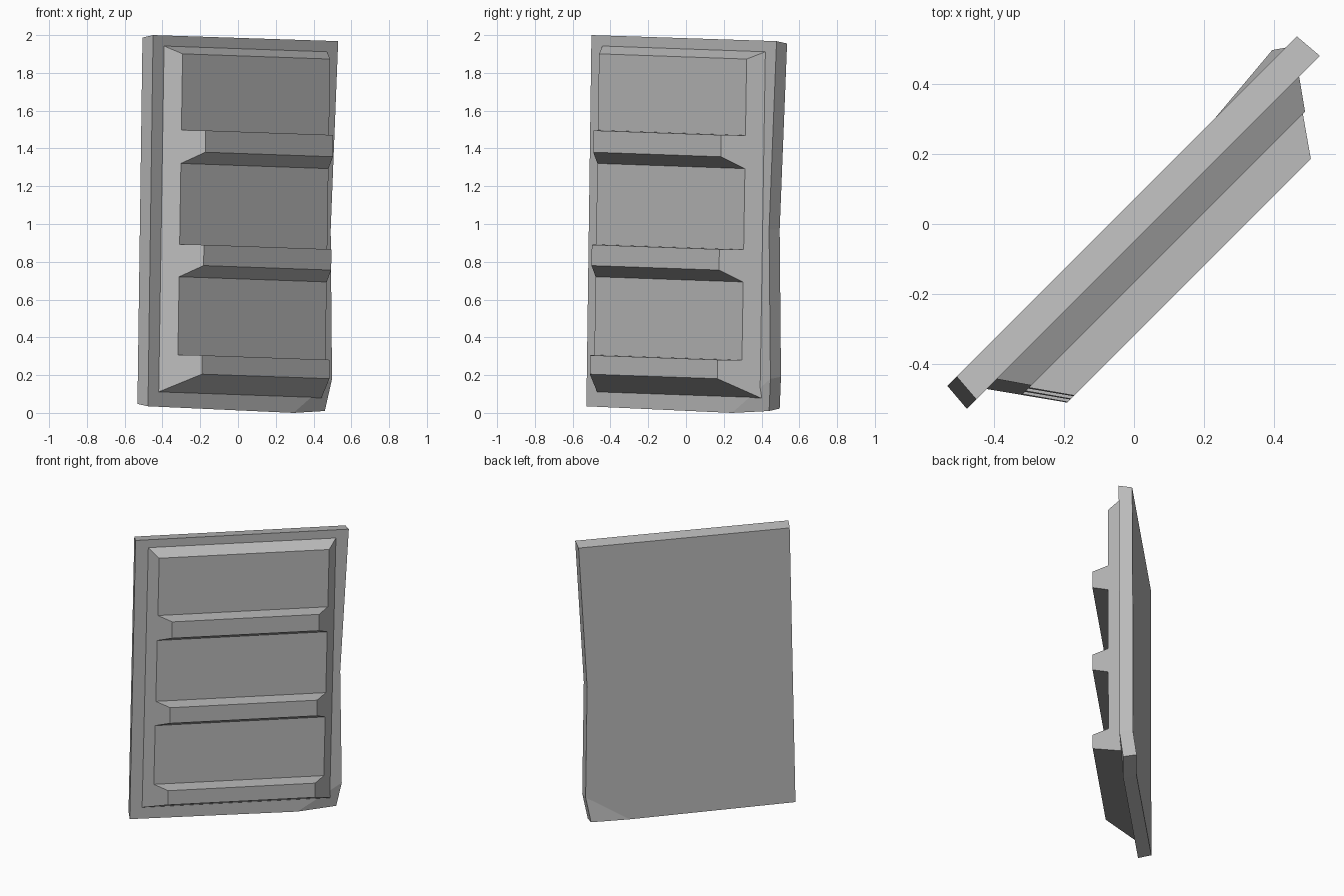
import bpy, bmesh
from mathutils import Vector

if "Cube" in bpy.data.objects:
    bpy.data.objects.remove(bpy.data.objects["Cube"])

gray = bpy.data.materials.new("plain_gray")
gray.use_nodes = True
gray.diffuse_color = (0.5, 0.5, 0.5, 1)
gray.node_tree.nodes["Principled BSDF"].inputs["Base Color"].default_value = (0.5, 0.5, 0.5, 1)

# Panel plane: u runs along its width, n points out of the ribbed side
U = Vector((1, 1, 0)).normalized()
N = Vector((1, -1, 0)).normalized()


def place(u, z, n):
    return U * u + N * n + Vector((0, 0, z))


def build(name, front, back, caps):
    """Join two matching rings of points with side walls and cap faces."""
    bm = bmesh.new()
    a = [bm.verts.new(p) for p in front]
    b = [bm.verts.new(p) for p in back]
    for cap in caps:
        bm.faces.new([a[i] for i in cap])
        bm.faces.new([b[i] for i in reversed(cap)])
    for i in range(len(a)):
        j = (i + 1) % len(a)
        bm.faces.new((a[j], a[i], b[i], b[j]))
    bmesh.ops.recalc_face_normals(bm, faces=bm.faces)
    mesh = bpy.data.meshes.new(name)
    bm.to_mesh(mesh)
    bm.free()
    mesh.materials.append(gray)
    obj = bpy.data.objects.new(name, mesh)
    bpy.context.collection.objects.link(obj)
    return obj


# Backing slab: outline with a dented right edge and a bent lower corner
outline = [(-0.672, 2.0, 0), (-0.71, 0.035, 0), (0.38, 0, 0), (0.636, 0.01, -0.022),
           (0.668, 0.18, 0), (0.658, 0.97, 0), (0.714, 1.968, 0)]
front = [place(u, z, 0.036 + n) for u, z, n in outline]
back = [place(u * 0.99, 1 + (z - 1) * 0.987, n - 0.05) for u, z, n in outline]
build("backing_slab", front, back, [(0, 1, 2, 4, 5, 6), (2, 3, 4)])

# Ribbed panel: side profile with three overhanging ribs, ends sloping inwards
BASE, FACE, RIB = 0.03, 0.118, 0.225
profile = [(BASE, 1.93), (FACE, 1.887)]
for top, lip, root in ((1.483, 1.368, 1.307), (0.878, 0.768, 0.707), (0.293, 0.193, None)):
    profile += [(FACE, top), (RIB, top), (RIB, lip)]
    if root:
        profile.append((FACE, root))
profile.append((BASE, 0.093))


def panel_end(side):
    ring = []
    for n, z in profile:
        u = side * (0.614 - 0.7 * (n - BASE))
        ring.append(place(u + 0.022 * (z - 1), z - 0.025 * u, n))   # slight lean
    return ring


build("ribbed_panel", panel_end(-1), panel_end(1), [range(len(profile))])
